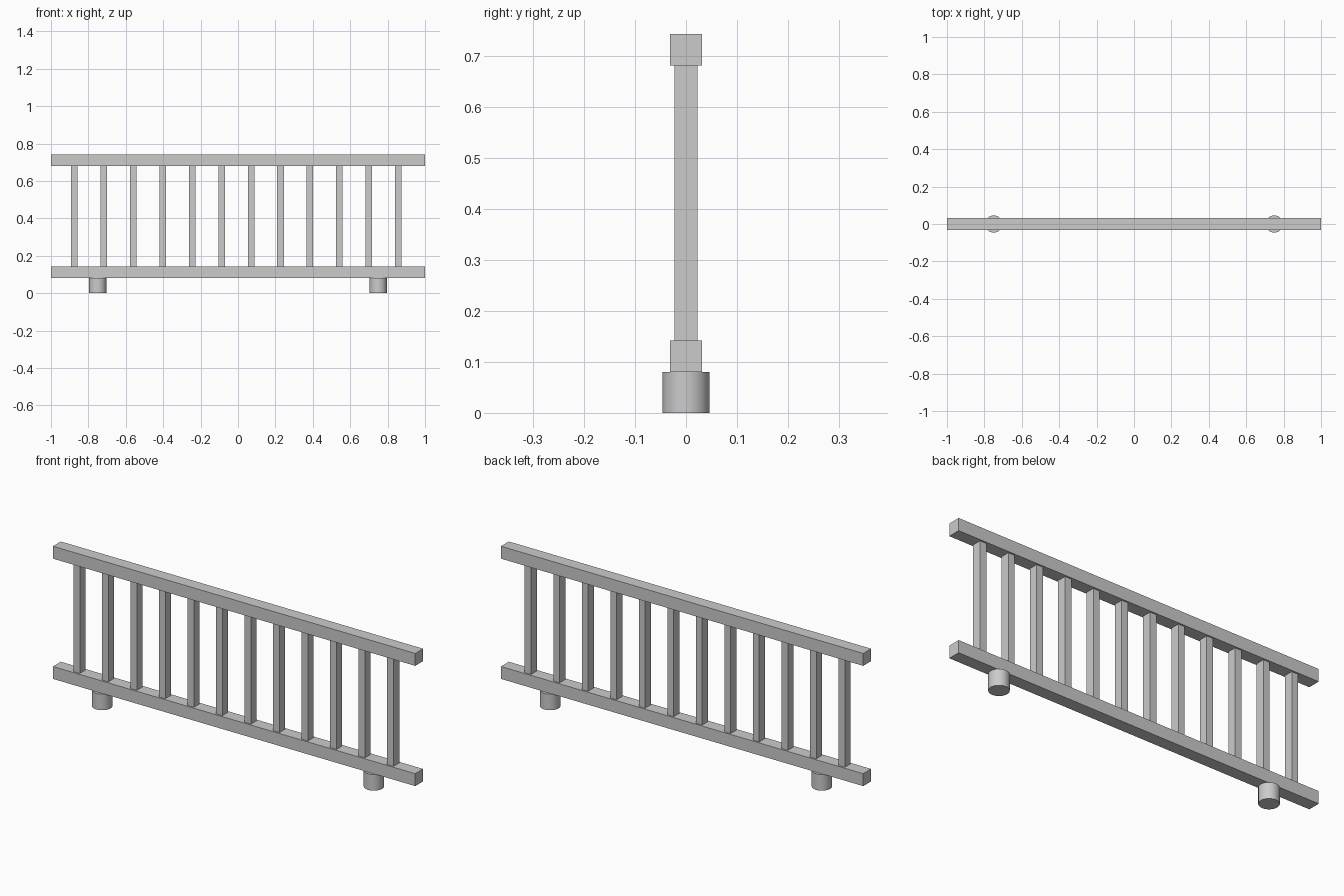
import bpy
import math

cube = bpy.data.objects.get("Cube")
if cube:
    bpy.data.objects.remove(cube, do_unlink=True)

GREY = (0.6, 0.6, 0.6, 1.0)
grey = bpy.data.materials.new("plain_grey")
grey.use_nodes = True
grey.diffuse_color = GREY
grey.node_tree.nodes["Principled BSDF"].inputs["Base Color"].default_value = GREY


def box(name, x, z_low, z_high, width, depth):
    bpy.ops.mesh.primitive_cube_add(size=1, location=(x, 0, (z_low + z_high) / 2))
    obj = bpy.context.object
    obj.name = name
    obj.scale = (width, depth, z_high - z_low)
    bpy.ops.object.transform_apply(location=False, rotation=False, scale=True)
    obj.data.materials.append(grey)


# Horizontal rails
RAIL = 0.062
LOWER, UPPER = 0.08, 0.68
box("bottom_rail", 0, LOWER, LOWER + RAIL, 2, RAIL)
box("top_rail", 0, UPPER, UPPER + RAIL, 2, RAIL)

# Evenly spaced balusters
COUNT = 12
FIRST, LAST = -0.875, 0.857
for i in range(COUNT):
    x = FIRST + (LAST - FIRST) * i / (COUNT - 1)
    box(f"baluster_{i + 1}", x, LOWER + RAIL, UPPER, 0.035, 0.045)

# Round feet under the bottom rail
for side, x in (("right", -0.75), ("left", 0.75)):
    bpy.ops.mesh.primitive_cylinder_add(
        vertices=32, radius=0.046, depth=LOWER, location=(x, 0, LOWER / 2))
    foot = bpy.context.object
    foot.name = f"{side}_foot"
    foot.data.materials.append(grey)
    bpy.ops.object.shade_smooth_by_angle(angle=math.radians(30))
